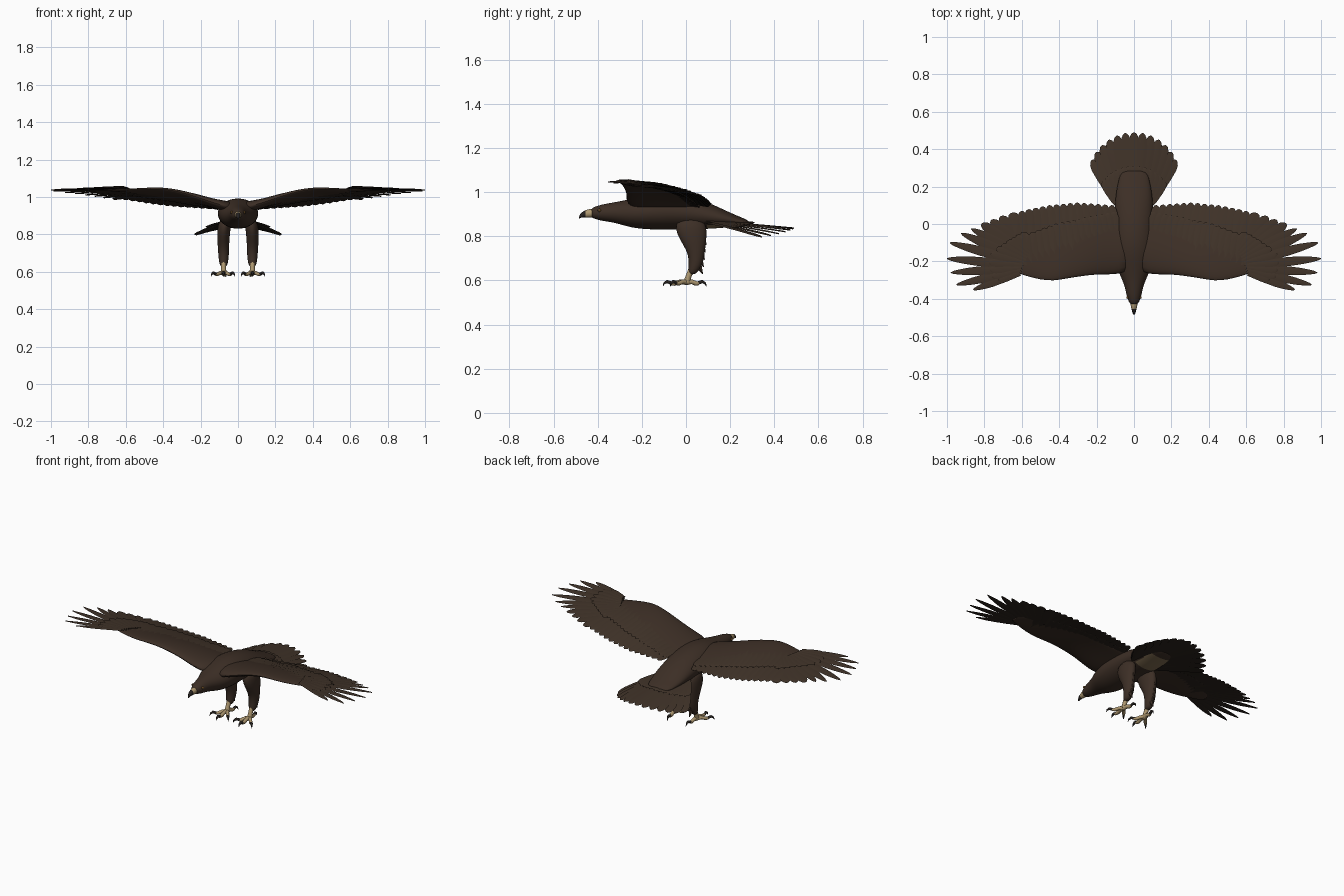
import bpy, bmesh, math
from mathutils import Vector

cube = bpy.data.objects.get("Cube")
if cube:
    bpy.data.objects.remove(cube, do_unlink=True)


def material(name, r, g, b):
    m = bpy.data.materials.new(name)
    m.use_nodes = True
    m.diffuse_color = (r, g, b, 1)
    bsdf = m.node_tree.nodes["Principled BSDF"]
    bsdf.inputs["Base Color"].default_value = (r, g, b, 1)
    bsdf.inputs["Roughness"].default_value = 0.8
    return m


BODY = material("body brown", 0.046, 0.028, 0.019)
QUILL = material("feather brown", 0.05, 0.032, 0.021)
UNDER = material("feather underside", 0.026, 0.018, 0.013)
TAN = material("vent tan", 0.2, 0.14, 0.075)
SKIN = material("foot cream", 0.42, 0.31, 0.16)
HORN = material("horn black", 0.02, 0.016, 0.014)
EYE = material("eye amber", 0.12, 0.06, 0.015)


def finish(name, bm, mats, mirror=False, subsurf=0, angle=50):
    bmesh.ops.recalc_face_normals(bm, faces=bm.faces)
    me = bpy.data.meshes.new(name)
    bm.to_mesh(me)
    bm.free()
    for m in mats:
        me.materials.append(m)
    ob = bpy.data.objects.new(name, me)
    bpy.context.collection.objects.link(ob)
    bpy.ops.object.select_all(action='DESELECT')
    ob.select_set(True)
    bpy.context.view_layer.objects.active = ob
    bpy.ops.object.shade_smooth_by_angle(angle=math.radians(angle))
    if mirror:
        ob.modifiers.new("Mirror", 'MIRROR').use_mirror_merge = False
    if subsurf:
        s = ob.modifiers.new("Subdivision", 'SUBSURF')
        s.levels = s.render_levels = subsurf
    return ob


def loft(bm, rings):
    """Skin closed rings of points and cap both ends."""
    rows = [[bm.verts.new(p) for p in ring] for ring in rings]
    n = len(rows[0])
    for a, b in zip(rows, rows[1:]):
        for i in range(n):
            j = (i + 1) % n
            bm.faces.new((a[i], a[j], b[j], b[i]))
    bm.faces.new(rows[0])
    bm.faces.new(rows[-1])


def ellipse(centre, u, v, n=16):
    return [Vector(centre) + Vector(u) * math.cos(a) + Vector(v) * math.sin(a)
            for a in (2 * math.pi * i / n for i in range(n))]


def tube(bm, path, radii, n=8):
    path = [Vector(p) for p in path]
    rings = []
    for i, p in enumerate(path):
        d = (path[min(i + 1, len(path) - 1)] - path[max(i - 1, 0)]).normalized()
        u = d.cross(Vector((0.3, 0.2, 1)) if abs(d.z) < 0.8 else Vector((0, 1, 0))).normalized()
        rings.append(ellipse(p, u * radii[i], d.cross(u) * radii[i], n))
    loft(bm, rings)


def interp(table, x):
    for (x0, a), (x1, b) in zip(table, table[1:]):
        if x <= x1:
            t = max(0, (x - x0) / (x1 - x0))
            return a + (b - a) * t
    return table[-1][1]


ROUND = [(0, .5), (.3, .85), (.6, 1), (.82, 1), (.92, .82), (.98, .45), (1, .1)]
POINTED = [(0, .8), (.3, 1), (.6, 1), (.75, .85), (.88, .6), (.96, .35), (1, .08)]


def feather(bm, base, tip, width, height, lift=0.0, tilt=0.0, shape=ROUND, thick=0.003):
    """Thin diamond-section vane that follows the height function."""
    base, tip = Vector(base), Vector(tip)
    d = (tip - base).normalized()
    side = Vector((d.y, -d.x))
    rows = []
    for t, w in shape:
        c = base.lerp(tip, t)
        h = height(c.x, c.y) + lift
        s = side * width * w / 2
        z = tilt * w * width / 2
        rows.append([bm.verts.new(p) for p in (
            (c.x - s.x, c.y - s.y, h - z), (c.x, c.y, h + thick),
            (c.x + s.x, c.y + s.y, h + z), (c.x, c.y, h - thick))])
    for a, b in zip(rows, rows[1:]):
        for i in range(4):
            j = (i + 1) % 4
            f = bm.faces.new((a[i], a[j], b[j], b[i]))
            f.material_index = 1 if i >= 2 else 0
    bm.faces.new(rows[0])
    bm.faces.new(rows[-1])


# Body with head: y, centre z, half width, half height
bm = bmesh.new()
loft(bm, [ellipse((0, y, z), (w, 0, 0), (0, 0, h)) for y, z, w, h in (
    (-.432, .906, .016, .018), (-.415, .906, .03, .028), (-.38, .907, .041, .038),
    (-.33, .908, .051, .046), (-.28, .905, .073, .058), (-.22, .905, .1, .073),
    (-.12, .913, .113, .086), (0, .909, .108, .078), (.1, .893, .104, .062),
    (.17, .88, .098, .042), (.23, .868, .085, .026), (.29, .86, .07, .01))])
bm.normal_update()
for f in bm.faces:
    c = f.calc_center_median()
    if .1 < c.y < .24 and c.z < .868 and abs(c.x) < .075:
        f.material_index = 1
finish("body", bm, [BODY, TAN], subsurf=2, angle=80)

# Hooked beak, pale at the base and dark at the tip
bm = bmesh.new()
loft(bm, [ellipse((0, y, z), (w, 0, 0), (0, 0, h), 12) for y, z, w, h in (
    (-.415, .904, .023, .022), (-.438, .904, .018, .02), (-.455, .902, .014, .017),
    (-.47, .898, .01, .013), (-.481, .891, .006, .009), (-.485, .881, .002, .003))])
for f in bm.faces:
    f.material_index = int(f.calc_center_median().y < -.456)
finish("beak", bm, [SKIN, HORN], subsurf=1, angle=80)

# Eyes
bm = bmesh.new()
bmesh.ops.create_uvsphere(bm, u_segments=12, v_segments=8, radius=.008)
bmesh.ops.translate(bm, verts=bm.verts, vec=(.033, -.392, .917))
finish("eyes", bm, [EYE], mirror=True)

# Wing surface: leading edge line and heights along the span
LEAD = [(0, -.25), (.1, -.275), (.2, -.272), (.33, -.288), (.43, -.308),
        (.52, -.298), (.6, -.272), (.7, -.235), (1, -.3)]
LEAD_Z = [(0, .95), (.1, .965), (.2, 1.0), (.33, 1.04), (.43, 1.05), (.6, 1.04), (1, 1.03)]
REAR_Z = [(0, .92), (.1, .935), (.4, .962), (.6, .985), (1, 1.008)]
REAR = [(0, .05), (.1, .03), (.4, -.03), (.6, -.1), (.7, -.19)]
THICK = [(0, .045), (.1, .036), (.4, .02), (.6, .012), (.7, .005)]


def wing_z(x, y):
    lead = interp(LEAD, x)
    t = min(max((y - lead) / (.1 - lead), 0), 1.1)
    a = interp(LEAD_Z, x)
    return a + (interp(REAR_Z, x) - a) * t + .01 * math.sin(math.pi * min(t, 1))


# Fleshy wing arm
bm = bmesh.new()
rings = []
for x in (.02, .08, .14, .2, .28, .36, .43, .5, .56, .62, .67, .7):
    lead, rear, th = interp(LEAD, x), interp(REAR, x), interp(THICK, x)
    ring = []
    for i in range(16):
        a = 2 * math.pi * i / 16
        u = (1 - math.cos(a)) / 2
        y = lead + (rear - lead) * u
        ring.append((x, y, wing_z(x, y) - .2 * th + th * math.sin(a) * (1 - .6 * u)))
    rings.append(ring)
loft(bm, rings)
finish("wing_arms", bm, [BODY], mirror=True, subsurf=1, angle=80)

# Secondary feathers and their coverts
TRAIL = [(.1, .1), (.2, .108), (.3, .115), (.45, .1), (.55, .08), (.65, .055)]
bm = bmesh.new()
for i in range(15):
    x = .11 + i * .037
    feather(bm, (x - .02, -.14), (x + .01, interp(TRAIL, x)), .052, wing_z,
            -.002 - .0004 * i, .08)
finish("secondary_feathers", bm, [QUILL, UNDER], mirror=True)

bm = bmesh.new()
for i in range(17):
    x = .1 + i * .031
    y = interp(REAR, x)
    feather(bm, (x - .02, y - .12), (x + .01, y + .035), .045, wing_z, .005, .08)
    feather(bm, (x - .02, y - .12), (x + .01, y + .03), .045, wing_z, -.009, .08)
finish("wing_coverts", bm, [QUILL, UNDER], mirror=True)

# Primary feathers fanning out from the hand
TIPS = [(.66, .058), (.715, .04), (.765, .02), (.815, .002), (.87, -.025), (.925, -.05),
        (.985, -.1), (1.0, -.185), (.98, -.26), (.95, -.325), (.86, -.352)]
bm = bmesh.new()
for i, tip in enumerate(TIPS):
    t = i / (len(TIPS) - 1)
    base = Vector((.55 + .06 * t, -.13 - .13 * t))
    feather(bm, base, tip, .062 - .02 * t, wing_z, -.012 + .024 * t, .1,
            ROUND if i < 4 else POINTED)
    # shorter covert above each primary
    feather(bm, base, base.lerp(Vector(tip), .45), .05 - .012 * t, wing_z, .004 + .012 * t, .1)
finish("primary_feathers", bm, [QUILL, UNDER], mirror=True)


# Tail fan with upper coverts
def tail_z(x, y):
    return .872 - .09 * (y - .1) - .95 * x * x


bm = bmesh.new()
for i in range(13):
    k = (i - 6) / 6
    a = k * math.radians(31)
    for reach, lift, width in ((.52 - .085 * k * k, 0, .062), (.34 - .03 * k * k, .009, .062)):
        tip = Vector((math.sin(a), math.cos(a))) * reach + Vector((0, -.03))
        base = Vector((.075 * k, .09))
        feather(bm, base, tip, width, tail_z, lift - .006 * abs(k), .05 * (-1 if k > 0 else 1))
finish("tail_feathers", bm, [QUILL, UNDER])

# Feathered legs: z, x, y, half width, half depth
bm = bmesh.new()
loft(bm, [ellipse((x, y, z), (w, 0, 0), (0, d, 0), 14) for z, x, y, w, d in (
    (.885, .065, .02, .035, .06), (.835, .075, .022, .036, .075), (.785, .078, .032, .034, .062),
    (.735, .078, .045, .031, .042), (.69, .077, .047, .029, .034),
    (.65, .077, .038, .025, .028), (.625, .077, .024, .016, .016))])
finish("feathered_legs", bm, [BODY], mirror=True, subsurf=1, angle=80)

# Shaggy feathers down the back of each leg
bm = bmesh.new()
for i in range(5):
    z = .8 - i * .033
    y = .09 - .004 * i
    tube(bm, [(.077, y - .035, z + .02), (.077, y - .012, z - .01), (.077, y + .002, z - .04)],
         [.014, .013, .002], 6)
finish("leg_fringe", bm, [BODY], mirror=True)

# Bare shanks and toes
FOOT = Vector((.077, .004, .592))
TOES = [((-.04, -.05), .9), ((0, -.075), 1), ((.045, -.05), .9), ((-.008, .055), 1)]
bm = bmesh.new()
tube(bm, [(.077, .025, .65), (.077, .012, .62), FOOT], [.014, .013, .016])
for (dx, dy), s in TOES:
    d = Vector((dx, dy, 0))
    tube(bm, [FOOT, FOOT + d * .4 + Vector((0, 0, .002)), FOOT + d * .75 + Vector((0, 0, -.006)),
              FOOT + d + Vector((0, 0, -.006))], [.014 * s, .011 * s, .011 * s, .008 * s])
finish("feet", bm, [SKIN], mirror=True, angle=60)

# Curved talons
bm = bmesh.new()
for (dx, dy), s in TOES:
    d = Vector((dx, dy, 0))
    n = d.normalized()
    p = FOOT + d
    tube(bm, [p + Vector((0, 0, -.004)) - n * .004, p + n * .014 + Vector((0, 0, .003)),
              p + n * .028 + Vector((0, 0, -.005)), p + n * .034 + Vector((0, 0, -.02))],
         [.008, .008, .005, .001], 7)
finish("talons", bm, [HORN], mirror=True, angle=60)
